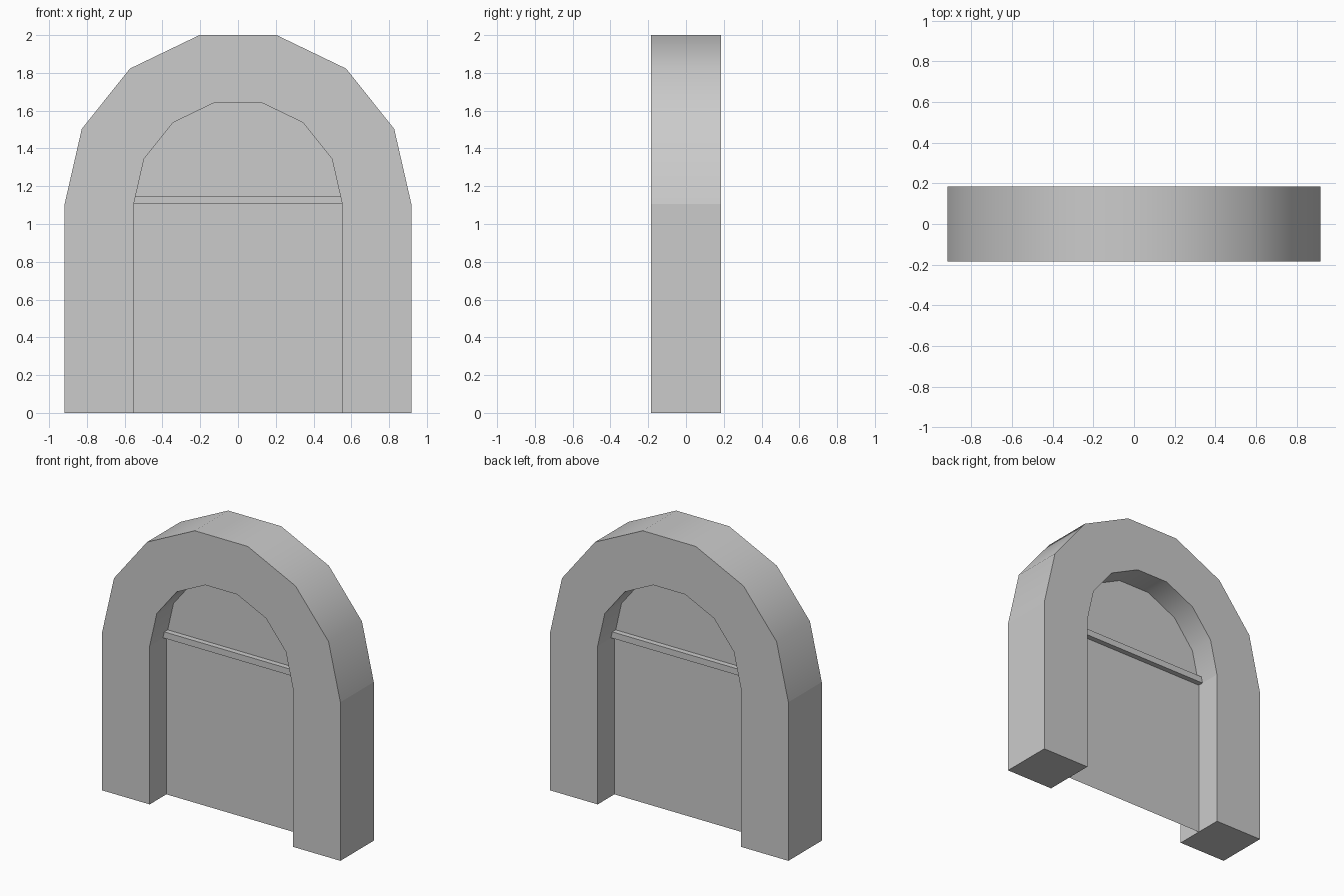
import bpy, bmesh
from math import pi, sin, cos, radians

cube = bpy.data.objects.get("Cube")
if cube:
    bpy.data.objects.remove(cube, do_unlink=True)

SPRING = 1.105          # height where the straight legs meet the arch
OUTER, INNER = 0.918, 0.552
DEPTH = 0.184           # half thickness of the frame
SEGMENTS = 7

stone = bpy.data.materials.new("plain grey")
stone.use_nodes = True
grey = (0.6, 0.6, 0.6, 1)
stone.diffuse_color = grey
stone.node_tree.nodes["Principled BSDF"].inputs["Base Color"].default_value = grey


def outline(r):
    """Right foot, over the half-round head, to the left foot."""
    head = [(r * cos(pi * i / SEGMENTS), SPRING + r * sin(pi * i / SEGMENTS))
            for i in range(SEGMENTS + 1)]
    return [(r, 0)] + head + [(-r, 0)]


def finish(name, bm):
    mesh = bpy.data.meshes.new(name)
    bm.to_mesh(mesh)
    bm.free()
    mesh.materials.append(stone)
    obj = bpy.data.objects.new(name, mesh)
    bpy.context.collection.objects.link(obj)
    return obj


# Arched frame: a four-sided section swept along the outline
bm = bmesh.new()
sections = []
for (ox, oz), (ix, iz) in zip(outline(OUTER), outline(INNER)):
    sections.append([bm.verts.new(p) for p in (
        (ox, -DEPTH, oz), (ox, DEPTH, oz), (ix, DEPTH, iz), (ix, -DEPTH, iz))])
for a, b in zip(sections, sections[1:]):
    for i in range(4):
        j = (i + 1) % 4
        bm.faces.new((a[i], a[j], b[j], b[i]))
bm.faces.new(sections[0])
bm.faces.new(sections[-1])
bmesh.ops.recalc_face_normals(bm, faces=bm.faces)
for f in bm.faces:
    f.smooth = True
# Round head is smooth; corners and the springing line stay crisp
for e in bm.edges:
    at_spring = all(abs(v.co.z - SPRING) < 0.001 for v in e.verts)
    e.smooth = not at_spring and e.calc_face_angle(0) < radians(40)
finish("arch_frame", bm)

# Thin panel filling the opening
bm = bmesh.new()
bm.faces.new([bm.verts.new((x, 0, z)) for x, z in reversed(outline(INNER))])
bmesh.ops.recalc_face_normals(bm, faces=bm.faces)
finish("door_panel", bm)

# Crossbar at the springing line, proud of the panel on both sides
bm = bmesh.new()
bmesh.ops.create_cube(bm, size=1)
bmesh.ops.scale(bm, vec=(2 * INNER, 0.075, 0.044), verts=bm.verts)
bmesh.ops.translate(bm, vec=(0, 0, SPRING + 0.022), verts=bm.verts)
finish("crossbar", bm)
